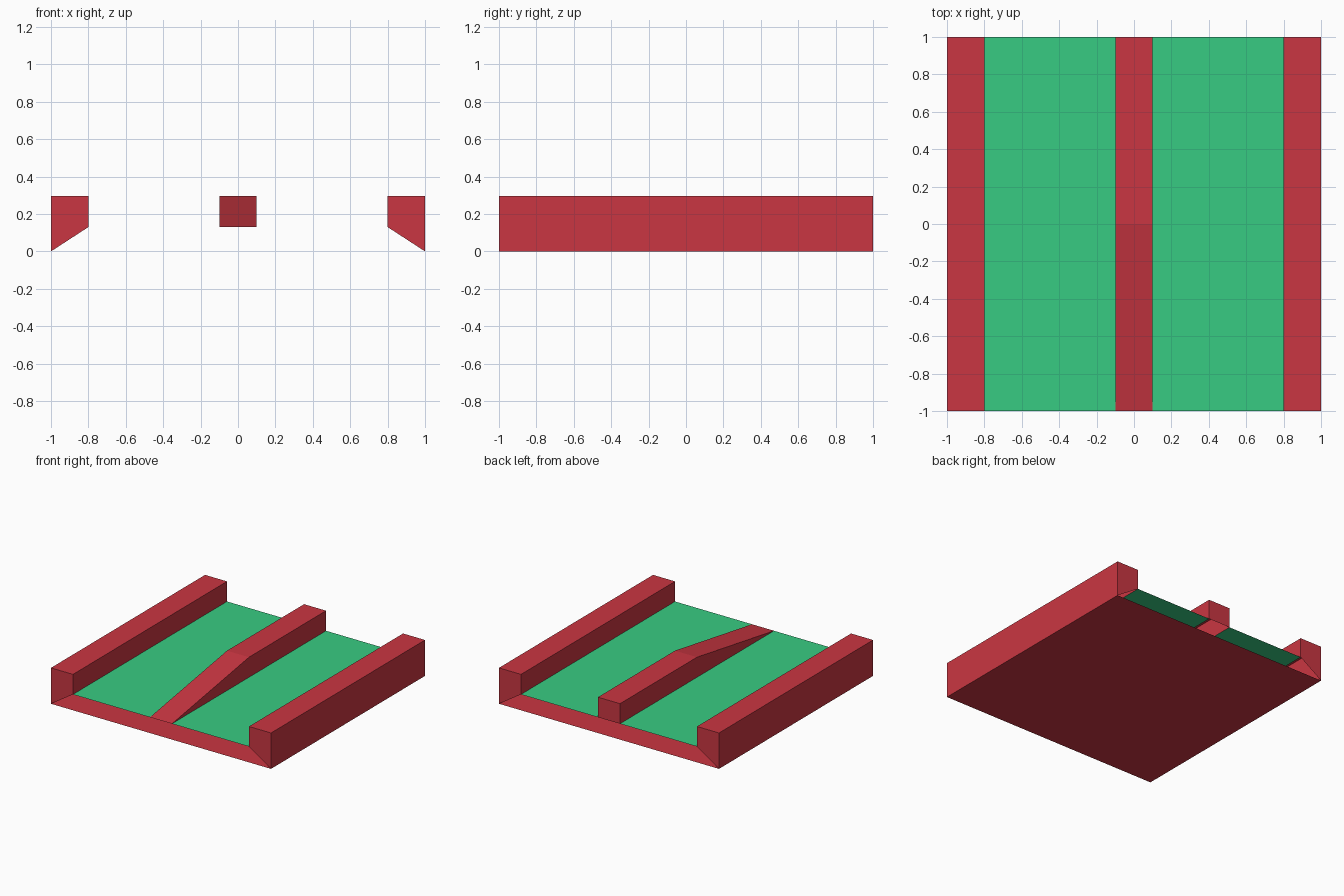
import bpy
import bmesh
from mathutils import Vector

cube = bpy.data.objects.get("Cube")
if cube:
    bpy.data.objects.remove(cube, do_unlink=True)

HALF = 1.0        # half length and half width
RAIL = 0.2        # width of each bar
FLOOR = 0.13      # height of the floor panels
TOP = 0.295       # height of the bars


def make_material(name, colour):
    mat = bpy.data.materials.new(name)
    mat.use_nodes = True
    mat.diffuse_color = colour
    mat.node_tree.nodes["Principled BSDF"].inputs["Base Color"].default_value = colour
    return mat


red = make_material("red", (0.59, 0.037, 0.054, 1))
green = make_material("green", (0.039, 0.60, 0.225, 1))


def finish(bm, name, mat):
    mesh = bpy.data.meshes.new(name)
    bm.to_mesh(mesh)
    bm.free()
    mesh.materials.append(mat)
    obj = bpy.data.objects.new(name, mesh)
    bpy.context.collection.objects.link(obj)
    return obj


def sheet(name, x0, x1, z, mat, up=True):
    """Single flat panel running the full length."""
    bm = bmesh.new()
    corners = [(x0, -HALF), (x1, -HALF), (x1, HALF), (x0, HALF)]
    face = bm.faces.new([bm.verts.new((x, y, z)) for x, y in corners])
    if not up:
        face.normal_flip()
    return finish(bm, name, mat)


def open_bar(x):
    """Full-length hollow bar without an underside, centred on x."""
    bm = bmesh.new()
    bmesh.ops.create_cube(bm, size=1)
    bmesh.ops.scale(bm, vec=(RAIL, 2 * HALF, TOP - FLOOR), verts=bm.verts)
    bmesh.ops.translate(bm, vec=(x, 0, (TOP + FLOOR) / 2), verts=bm.verts)
    bm.normal_update()
    under = [f for f in bm.faces if f.normal.z < -0.9]
    bmesh.ops.delete(bm, geom=under, context="FACES_ONLY")
    return bm


# Base plate, open to the floor above at both ends
sheet("base_plate", -HALF, HALF, 0, red, up=False)

for side, s in (("left", 1), ("right", -1)):
    # Floor panel between the centre bar and the side rail
    inner, outer = RAIL / 2, HALF - RAIL
    sheet(side + "_floor_panel", min(s * inner, s * outer),
          max(s * inner, s * outer), FLOOR, green)

    # Side rail, its outer wall reaching down to the base
    bm = open_bar(s * (HALF - RAIL / 2))
    for v in bm.verts:
        if abs(v.co.x) > HALF - RAIL / 2 and v.co.z < TOP - 0.01:
            v.co.z = 0
    finish(bm, side + "_side_rail", red)

# Centre bar, its front half sloping down to the floor
bm = open_bar(0)
bmesh.ops.bisect_plane(bm, geom=bm.verts[:] + bm.edges[:] + bm.faces[:],
                       plane_co=Vector((0, 0, 0)), plane_no=Vector((0, 1, 0)))
bm.normal_update()
front = [f for f in bm.faces if f.normal.y < -0.9]
bmesh.ops.delete(bm, geom=front, context="FACES_ONLY")
for v in bm.verts:
    if v.co.y < -HALF / 2:
        v.co.z = FLOOR
bmesh.ops.remove_doubles(bm, verts=bm.verts, dist=0.0001)
finish(bm, "centre_ramp_bar", red)
